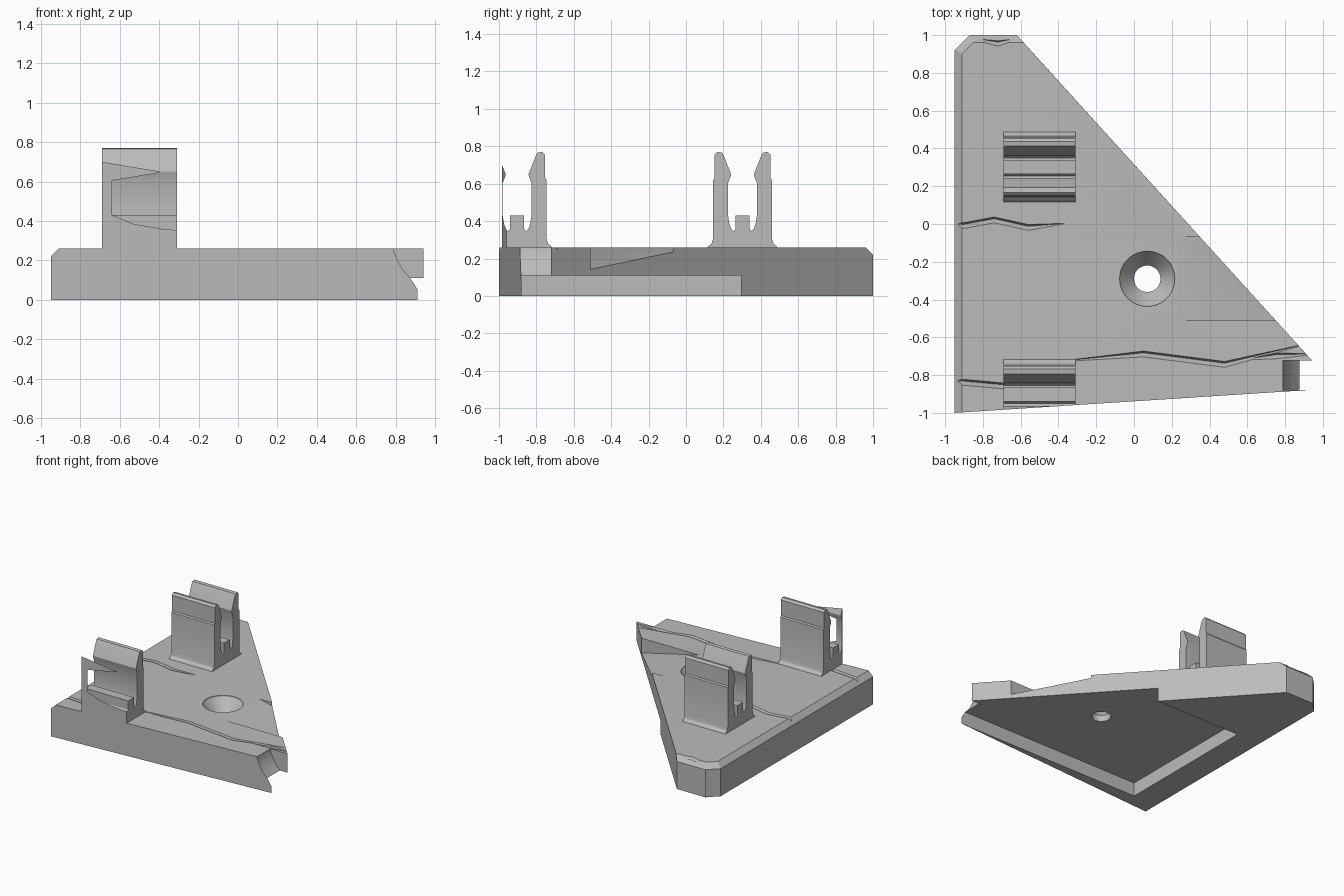
import bpy, bmesh, math

if "Cube" in bpy.data.objects:
    bpy.data.objects.remove(bpy.data.objects["Cube"], do_unlink=True)

grey = bpy.data.materials.new("plain grey")
grey.use_nodes = True
grey.diffuse_color = (0.5, 0.5, 0.5, 1)
grey.node_tree.nodes["Principled BSDF"].inputs["Base Color"].default_value = (0.5, 0.5, 0.5, 1)


def loft(name, sections):
    """Closed solid skinned through matching rings of points."""
    bm = bmesh.new()
    rings = [[bm.verts.new(p) for p in s] for s in sections]
    n = len(rings[0])
    for a, b in zip(rings, rings[1:]):
        for i in range(n):
            j = (i + 1) % n
            bm.faces.new((a[i], a[j], b[j], b[i]))
    bm.faces.new(rings[0])
    bm.faces.new(rings[-1])
    bmesh.ops.recalc_face_normals(bm, faces=bm.faces)
    mesh = bpy.data.meshes.new(name)
    bm.to_mesh(mesh)
    bm.free()
    mesh.materials.append(grey)
    obj = bpy.data.objects.new(name, mesh)
    bpy.context.collection.objects.link(obj)
    return obj


def box(name, x0, x1, y0, y1, z0, z1):
    return loft(name, [[(x0, y0, z), (x1, y0, z), (x1, y1, z), (x0, y1, z)] for z in (z0, z1)])


def extrude_y(name, profile, y0, y1):
    return loft(name, [[(x, y, z) for x, z in profile] for y in (y0, y1)])


def cut(target, cutter):
    bpy.context.view_layer.objects.active = target
    mod = target.modifiers.new("cut", 'BOOLEAN')
    mod.operation = 'DIFFERENCE'
    mod.solver = 'EXACT'
    mod.object = cutter
    cutter.hide_render = True
    bpy.ops.object.modifier_apply(modifier=mod.name)
    bpy.data.objects.remove(cutter, do_unlink=True)


def smooth(obj):
    bpy.ops.object.select_all(action='DESELECT')
    obj.select_set(True)
    bpy.context.view_layer.objects.active = obj
    bpy.ops.object.shade_smooth_by_angle(angle=math.radians(30))


def front_y(x):
    return -1 + (x + 0.95) * 0.0645


TOP, CEIL = 0.26, 0.11

# Triangular slab, chamfered along its left and back top edges
outline = [(-0.95, -1), (0.945, front_y(0.945)), (0.945, -0.725),
           (-0.62, 1), (-0.87, 1), (-0.95, 0.92)]
inner = [(-0.91, front_y(-0.91)), outline[1], outline[2],
         (-0.584, 0.96), (-0.853, 0.96), (-0.91, 0.903)]
slab = loft("slab", [[(x, y, z) for x, y in ring]
                     for ring, z in ((outline, 0), (outline, 0.22), (inner, TOP))])

# Underside recess, open through the long slanted side
cut(slab, box("recess_cutter", -0.74, 1.3, -0.88, 0.295, -0.1, CEIL))

# Countersunk screw hole
rings = []
for r, z in ((0.07, 0.0), (0.07, 0.16), (0.145, 0.25), (0.15, 0.3)):
    rings.append([(0.07 + r * math.cos(t * math.tau / 48),
                   -0.29 + r * math.sin(t * math.tau / 48), z) for t in range(48)])
cut(slab, loft("hole_cutter", rings))

# Shallow ramp sloping down to the slanted side
cut(slab, extrude_y("ramp_cutter", [(0.24, TOP), (1.3, 0.015), (1.3, 0.4), (0.24, 0.4)], -0.51, -0.07))

# Scooped end of the pointed corner
scoop = [(0.79, 0.4), (0.79, 0.25), (0.81, 0.2), (0.838, 0.15), (0.875, CEIL),
         (0.95, -0.01), (1.2, -0.01), (1.2, 0.4)]
cut(slab, extrude_y("scoop_cutter", scoop, -1.2, -0.722))

# Zigzag cracks in the top
cracks = [
    [(-1, 0), (-0.9, -0.01), (-0.74, 0.02), (-0.56, -0.02), (-0.37, 0)],
    [(-1, -0.83), (-0.9, -0.84), (-0.68, -0.86), (-0.5, -0.87)],
    [(-0.4, -0.73), (0.05, -0.69), (0.48, -0.745), (0.9, -0.64)],
    [(0.58, -0.72), (0.75, -0.7), (0.96, -0.69)],
    [(-0.9, 0.99), (-0.72, 0.955), (-0.58, 0.99)],
]
for path in cracks:
    sections = []
    for i, (x, y) in enumerate(path):
        w = 0.006 if i in (0, len(path) - 1) else 0.02
        sections.append([(x, y - w, 0.27), (x, y + w, 0.27), (x, y + w * 0.4, 0.27 - 2.2 * w)])
    cut(slab, loft("crack_cutter", sections))
smooth(slab)

# Snap clips: two barbed prongs around a low stop, mirrored from a half profile
half = [(-0.19, 0.25), (-0.185, 0.262), (-0.165, 0.28), (-0.157, 0.31), (-0.157, 0.62),
        (-0.15, 0.63), (-0.15, 0.755), (-0.135, 0.77), (-0.11, 0.766), (-0.1, 0.75),
        (-0.061, 0.65), (-0.063, 0.64), (-0.077, 0.605), (-0.077, 0.43), (-0.07, 0.385),
        (-0.06, 0.358), (-0.047, 0.345), (-0.037, 0.36), (-0.037, 0.43)]
profile = half + [(-u, z) for u, z in reversed(half)]


def clip(name, y):
    return loft(name, [[(x, y + u, z) for u, z in profile] for x in (-0.69, -0.31)])


back_clip = clip("back_clip", 0.302)
front_clip = clip("front_clip", -0.903)

# The front clip is sliced off flush with the front wall
trim = [(-1.2, -1.6), (1.2, -1.6), (1.2, front_y(1.2)), (-1.2, front_y(-1.2))]
cut(front_clip, loft("trim_cutter", [[(x, y, z) for x, y in trim] for z in (0, 1)]))
smooth(back_clip)
smooth(front_clip)
